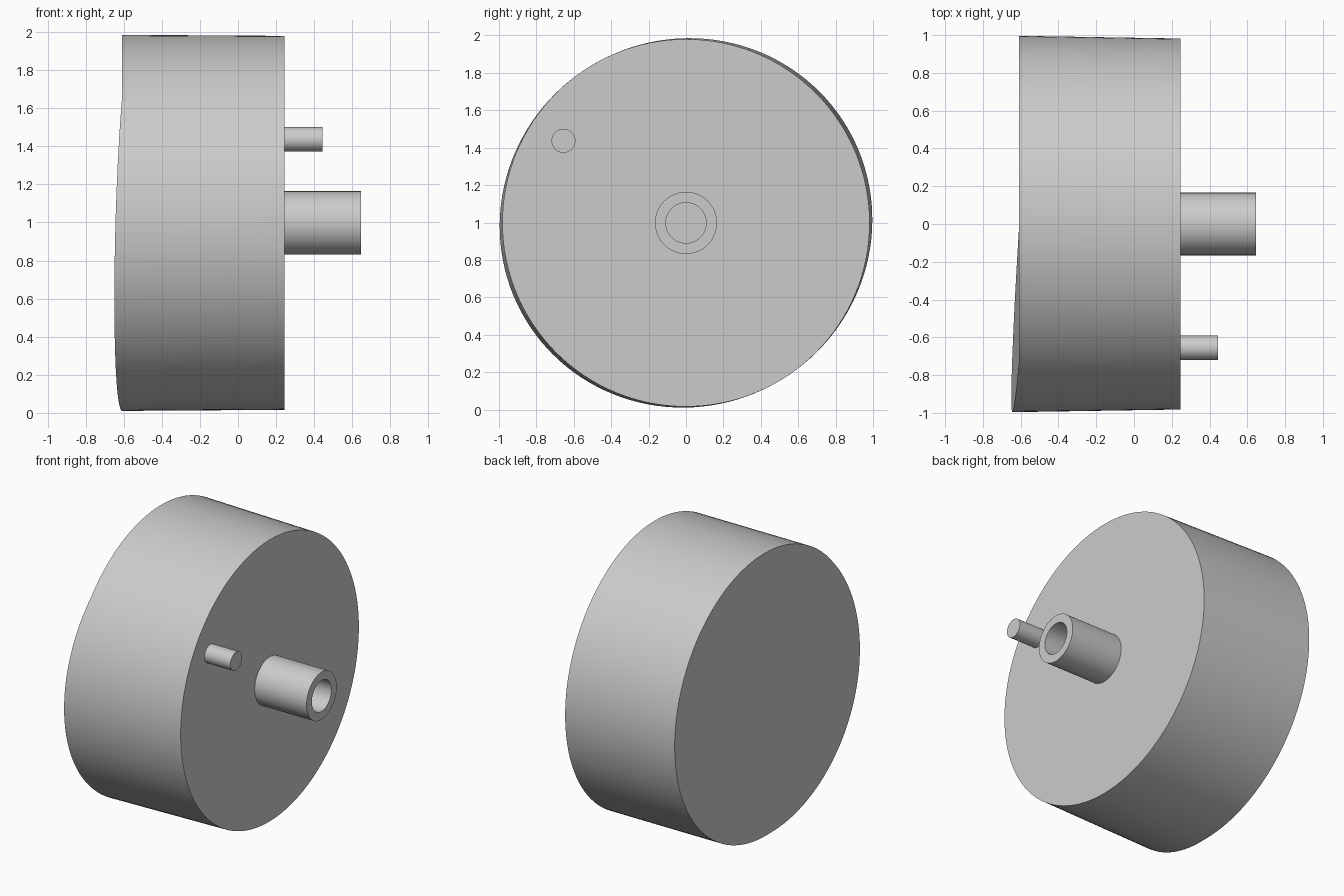
import bpy
import bmesh
from math import radians
from mathutils import Matrix, Vector

if "Cube" in bpy.data.objects:
    bpy.data.objects.remove(bpy.data.objects["Cube"])

CENTRE_Z = 0.998
BACK, FACE = -0.61, 0.245

grey = bpy.data.materials.new("plain grey")
grey.use_nodes = True
colour = (0.6, 0.6, 0.6, 1.0)
grey.diffuse_color = colour
grey.node_tree.nodes["Principled BSDF"].inputs["Base Color"].default_value = colour


def rod(radius, x0, x1, segments):
    """Capped cylinder lying along x."""
    bm = bmesh.new()
    place = Matrix.Translation(((x0 + x1) / 2, 0, 0)) @ Matrix.Rotation(radians(90), 4, 'Y')
    bmesh.ops.create_cone(bm, cap_ends=True, segments=segments, radius1=radius,
                          radius2=radius, depth=x1 - x0, matrix=place)
    return bm


def finish(bm, name, y=0, z=CENTRE_Z):
    """Smooth the round walls, keep the ends flat, and make the object."""
    bm.normal_update()
    for face in bm.faces:
        face.smooth = abs(face.normal.x) < 0.5
    mesh = bpy.data.meshes.new(name)
    bm.to_mesh(mesh)
    bm.free()
    mesh.materials.append(grey)
    obj = bpy.data.objects.new(name, mesh)
    obj.location = (0, y, z)
    bpy.context.collection.objects.link(obj)


# Drum body: back end slightly oval, with one side of the back face hinged outward
drum = rod(0.982, BACK, FACE, 128)
long_axis = Vector((0, 0.85, 0.53)).normalized()
tilt = Vector((0, -0.92, -0.4)).normalized()
hinge = 0.42
bmesh.ops.bisect_plane(drum, geom=drum.verts[:] + drum.edges[:] + drum.faces[:],
                       plane_co=tilt * hinge, plane_no=tilt)
for v in drum.verts:
    if v.co.x < 0:
        v.co.x -= 0.07 * max(0, v.co.dot(tilt) - hinge)
        v.co += long_axis * v.co.dot(long_axis) * 0.02
finish(drum, "drum_body")

# Hollow hub: bored out from its free end
hub = rod(0.166, FACE, 0.645, 64)
end = max(hub.faces, key=lambda f: f.calc_center_median().x)
bmesh.ops.inset_individual(hub, faces=[end], thickness=0.058, use_even_offset=True)
bore = bmesh.ops.extrude_discrete_faces(hub, faces=[end])["faces"][0]
bmesh.ops.translate(hub, verts=bore.verts[:], vec=(-0.398, 0, 0))
finish(hub, "hollow_hub")

# Small off-centre pin
finish(rod(0.064, FACE, 0.445, 48), "drive_pin", y=-0.655, z=1.437)
